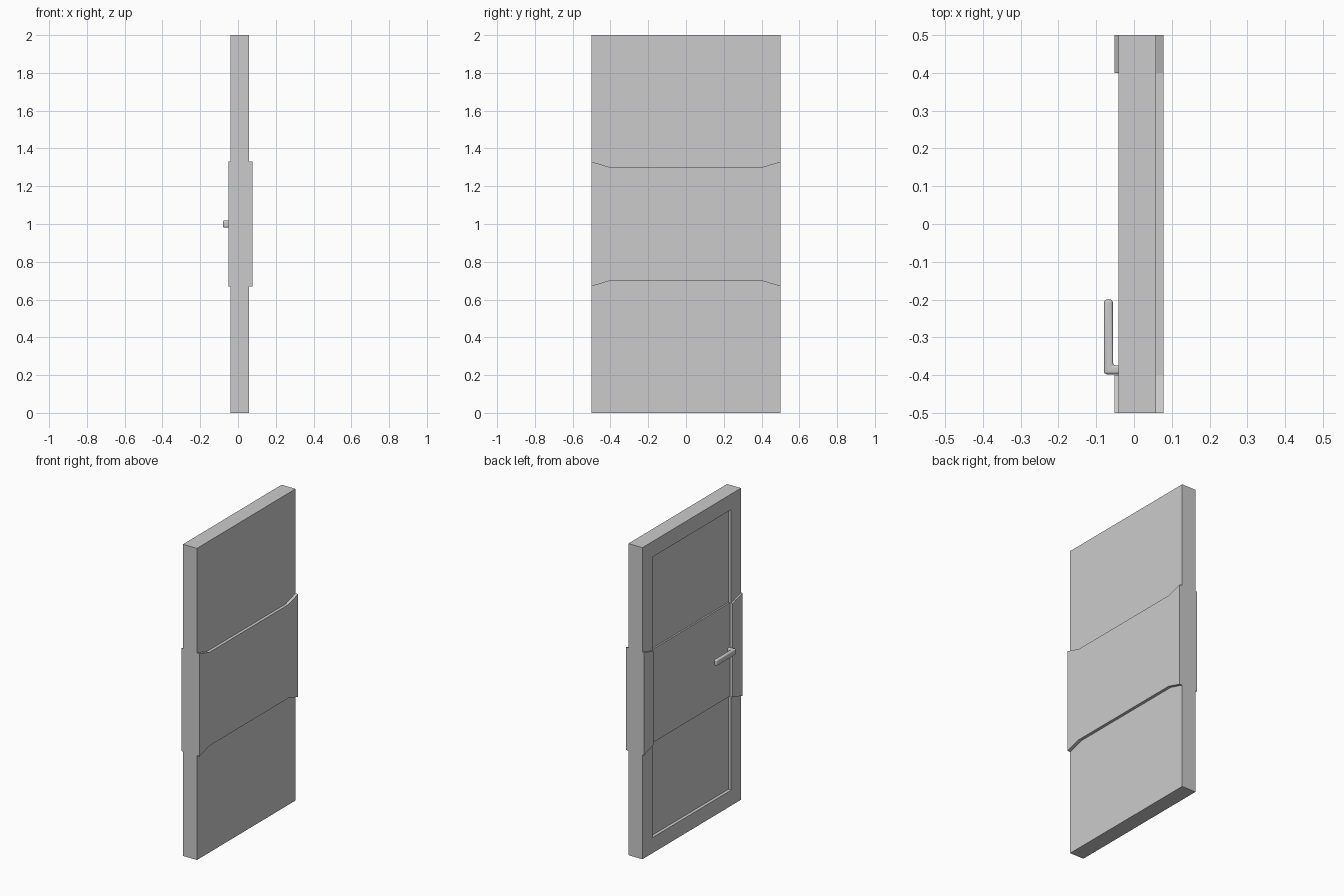
import bpy, bmesh
from mathutils import Vector

if "Cube" in bpy.data.objects:
    bpy.data.objects.remove(bpy.data.objects["Cube"])

# Layout lines: three columns across y, five rows up z (band flares at the edges)
YS = [-0.5, -0.4, 0.4, 0.5]
Z_INNER = [0, 0.1, 0.7, 1.3, 1.9, 2]
Z_OUTER = [0, 0.1, 0.67, 1.33, 1.9, 2]


def handle_side(i, j):
    """Face depth on the handle side: frame, recessed panels, raised band."""
    x = -0.0205 if i == 1 and 0 < j < 4 else -0.0405
    return x - 0.0105 if j == 2 else x


def plain_side(i, j):
    return 0.0775 if j == 2 else 0.0585


def finish(bm, name):
    mesh = bpy.data.meshes.new(name)
    bm.to_mesh(mesh)
    bm.free()
    ob = bpy.data.objects.new(name, mesh)
    bpy.context.collection.objects.link(ob)
    return ob


def build_door():
    bm = bmesh.new()

    def pt(i, k, x):
        return Vector((x, YS[i], (Z_OUTER if i in (0, 3) else Z_INNER)[k]))

    def quad(points, outward):
        face = bm.faces.new([bm.verts.new(p) for p in points])
        face.normal_update()
        if face.normal.dot(Vector(outward)) < 0:
            face.normal_flip()

    def wall(p, q, xa, xb, outward):
        """Strip along the grid edge p-q between two depths."""
        if abs(xa - xb) > 1e-6:
            quad([pt(*p, xa), pt(*q, xa), pt(*q, xb), pt(*p, xb)], outward)

    for level, s in ((handle_side, -1), (plain_side, 1)):
        for i in range(3):
            for j in range(5):
                x = level(i, j)
                quad([pt(i, j, x), pt(i + 1, j, x),
                      pt(i + 1, j + 1, x), pt(i, j + 1, x)], (s, 0, 0))
                # steps to the next column and next row
                if i < 2:
                    n = level(i + 1, j)
                    d = 1 if (x - n) * s > 0 else -1
                    wall((i + 1, j), (i + 1, j + 1), x, n, (0, d, 0))
                if j < 4:
                    n = level(i, j + 1)
                    d = 1 if (x - n) * s > 0 else -1
                    wall((i, j + 1), (i + 1, j + 1), x, n, (0, 0, d))
    # outer edges of the slab
    for j in range(5):
        for i, col, d in ((0, 0, -1), (3, 2, 1)):
            wall((i, j), (i, j + 1), handle_side(col, j), plain_side(col, j), (0, d, 0))
    for i in range(3):
        for k, row, d in ((0, 0, -1), (5, 4, 1)):
            wall((i, k), (i + 1, k), handle_side(i, row), plain_side(i, row), (0, 0, d))
    bmesh.ops.remove_doubles(bm, verts=bm.verts, dist=1e-5)
    return finish(bm, "door_panel")


def build_handle():
    """L-shaped lever: outline in plan, extruded in z, rounded edges."""
    outline = [(-0.028, -0.398), (-0.0795, -0.398), (-0.0795, -0.2),
               (-0.056, -0.2), (-0.056, -0.374), (-0.028, -0.374)]
    bm = bmesh.new()
    face = bm.faces.new([bm.verts.new((x, y, 0.981)) for x, y in outline])
    ext = bmesh.ops.extrude_face_region(bm, geom=[face])
    top = [v for v in ext["geom"] if isinstance(v, bmesh.types.BMVert)]
    bmesh.ops.translate(bm, verts=top, vec=(0, 0, 0.038))
    bmesh.ops.recalc_face_normals(bm, faces=bm.faces)
    ob = finish(bm, "door_handle")
    bevel = ob.modifiers.new("rounded", "BEVEL")
    bevel.width = 0.008
    bevel.segments = 4
    bpy.context.view_layer.objects.active = ob
    ob.select_set(True)
    bpy.ops.object.shade_smooth_by_angle()


build_door()
build_handle()
